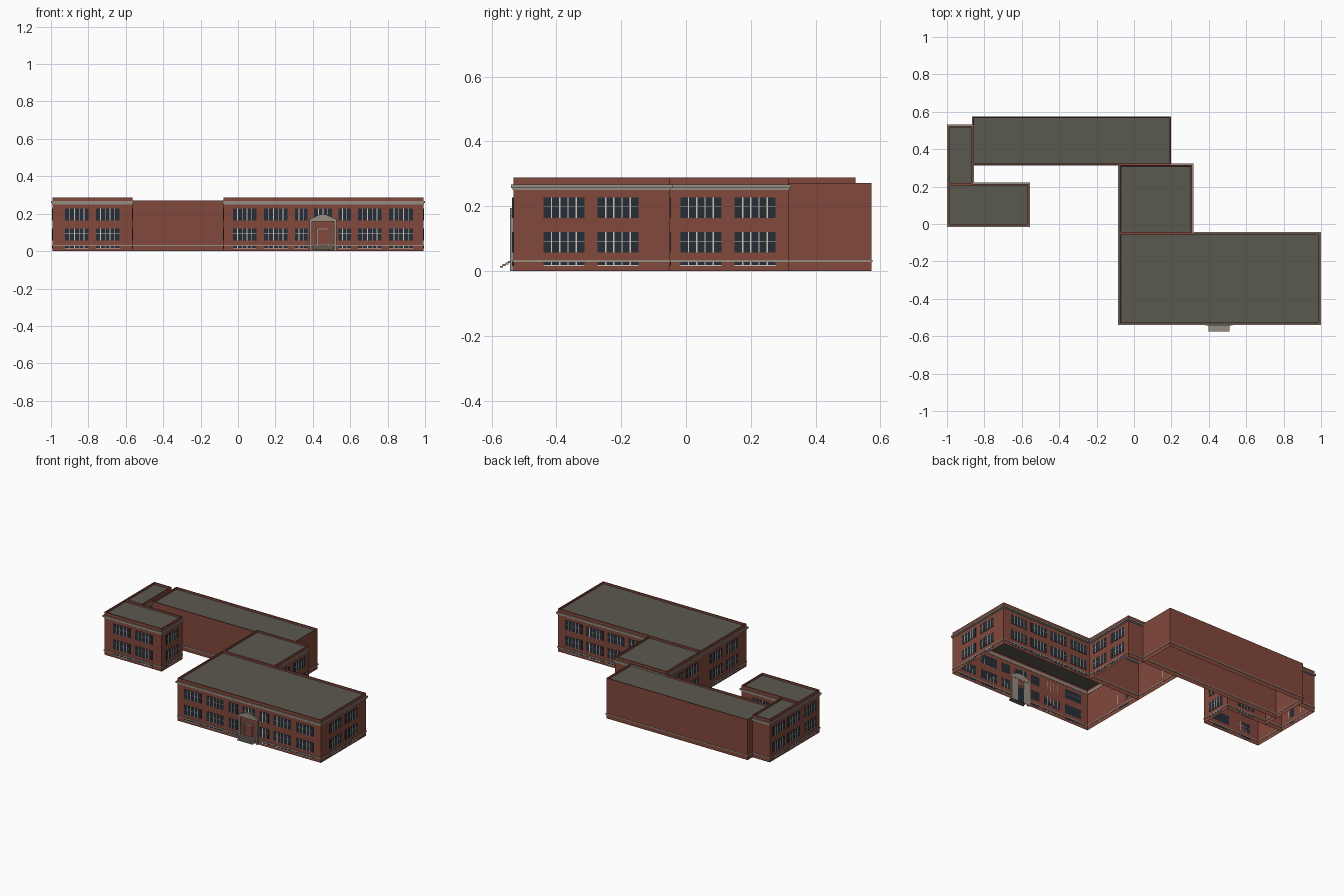
import bpy
import bmesh
from mathutils import Vector

if "Cube" in bpy.data.objects:
    bpy.data.objects.remove(bpy.data.objects["Cube"])


def material(name, rgb):
    m = bpy.data.materials.new(name)
    m.use_nodes = True
    m.diffuse_color = (*rgb, 1)
    m.node_tree.nodes["Principled BSDF"].inputs["Base Color"].default_value = (*rgb, 1)
    return m


BRICK = material("red brick", (0.225, 0.066, 0.045))
ROOF = material("roof felt", (0.105, 0.1, 0.08))
STONE = material("grey stone", (0.3, 0.27, 0.225))
GLASS = material("dark glass", (0.02, 0.025, 0.038))
FRAME = material("cream frame", (0.62, 0.58, 0.48))


def add_box(bm, lo, hi):
    lo, hi = Vector(lo), Vector(hi)
    verts = bmesh.ops.create_cube(bm, size=1)["verts"]
    for v in verts:
        v.co = [(a + b) / 2 + c * (b - a) for a, b, c in zip(lo, hi, v.co)]
    return verts


def finish(bm, name, *mats):
    mesh = bpy.data.meshes.new(name)
    bm.to_mesh(mesh)
    bm.free()
    for m in mats:
        mesh.materials.append(m)
    ob = bpy.data.objects.new(name, mesh)
    bpy.context.collection.objects.link(ob)
    return ob


def shell(name, x0, x1, y0, y1, top):
    """Brick walls with a parapet around a sunken roof, open underneath."""
    bm = bmesh.new()
    add_box(bm, (x0, y0, 0), (x1, y1, top))
    bm.normal_update()
    bottom = [f for f in bm.faces if f.normal.z < -0.5]
    roof = [f for f in bm.faces if f.normal.z > 0.5]
    bmesh.ops.inset_region(bm, faces=roof, thickness=0.01)
    bmesh.ops.inset_region(bm, faces=roof, thickness=0.0005, depth=-0.012)
    roof[0].material_index = 1
    bmesh.ops.delete(bm, geom=bottom, context="FACES_ONLY")
    finish(bm, name, BRICK, ROOF)


def ring(name, x0, x1, y0, y1, z0, z1, out):
    """Stone course running round a block."""
    bm = bmesh.new()
    t = 0.002
    for y, s in ((y0, -1), (y1, 1)):
        a, b = sorted((y + s * out, y - s * t))
        add_box(bm, (x0 - out, a, z0), (x1 + out, b, z1))
    for x, s in ((x0, -1), (x1, 1)):
        a, b = sorted((x + s * out, x - s * t))
        add_box(bm, (a, y0, z0), (b, y1, z1))
    finish(bm, name, STONE)


# Building blocks: x0, x1, y0, y1, height
BLOCKS = {
    "main_block": (-0.078, 0.992, -0.533, -0.05, 0.288),
    "link_block": (-0.078, 0.31, -0.05, 0.316, 0.288),
    "rear_hall": (-0.862, 0.194, 0.316, 0.573, 0.271),
    "side_wing": (-0.992, -0.864, 0.213, 0.523, 0.288),
    "corner_block": (-0.992, -0.564, -0.008, 0.213, 0.288),
}
for name, (x0, x1, y0, y1, top) in BLOCKS.items():
    shell(name, x0, x1, y0, y1, top)
    ring(name + "_base_course", x0, x1, y0, y1, 0.027, 0.034, 0.003)
    if name != "rear_hall":
        ring(name + "_cornice", x0, x1, y0, y1, 0.256, 0.267, 0.008)
        ring(name + "_cornice_foot", x0, x1, y0, y1, 0.25, 0.256, 0.003)

# Windows: banks of narrow panes with cream mullions
glass, frames = bmesh.new(), bmesh.new()


def plate(bm, axis, wall, side, u0, u1, z0, z1, depth):
    """Thin plate on a wall; axis 0 is a wall of constant x, 1 of constant y."""
    a, b = sorted((wall, wall + side * depth))
    if axis == 0:
        add_box(bm, (a, u0, z0), (b, u1, z1))
    else:
        add_box(bm, (u0, a, z0), (u1, b, z1))


def bank(axis, wall, side, centre, width, panes, z0, z1):
    u0, u1 = centre - width / 2, centre + width / 2
    plate(glass, axis, wall, side, u0, u1, z0, z1, 0.002)
    for i in range(1, panes):
        u = u0 + width * i / panes
        plate(frames, axis, wall, side, u - 0.002, u + 0.002, z0, z1, 0.0035)
    if z1 - z0 > 0.03:
        zr = z0 + 0.55 * (z1 - z0)
        plate(frames, axis, wall, side, u0, u1, zr - 0.0007, zr + 0.0007, 0.003)
    else:
        plate(frames, axis, wall, side, u0, u1, z0, z0 + 0.003, 0.003)


def storeys(axis, wall, side, centres, width=0.127, panes=5):
    for c in centres:
        for z0, z1 in ((0.015, 0.027), (0.057, 0.121), (0.163, 0.227)):
            bank(axis, wall, side, c, width, panes, z0, z1)


EAST, WEST, FRONT = 0.992, -0.078, -0.533
storeys(1, FRONT, -1, (0.036, 0.202, 0.705, 0.872))
storeys(1, FRONT, -1, (0.338, 0.57), 0.068, 3)
bank(1, FRONT, -1, 0.454, 0.095, 4, 0.163, 0.227)
storeys(1, -0.05, 1, (0.4, 0.558, 0.715, 0.872))
for wall, side in ((EAST, 1), (WEST, -1)):
    storeys(0, wall, side, (-0.377, -0.21))
for wall, side in ((0.31, 1), (WEST, -1)):
    storeys(0, wall, side, (0.046, 0.213))
storeys(1, -0.008, -1, (-0.862, -0.697))
storeys(1, 0.213, 1, (-0.71,))
storeys(0, -0.564, 1, (0.102,))
storeys(0, -0.992, -1, (0.092, 0.27, 0.43))
finish(glass, "window_glass", GLASS)
finish(frames, "window_frames", FRAME)

# Entrance: pilasters, gable and door surround
MID = 0.454
bm = bmesh.new()
for s in (-1, 1):
    for off, half, top in ((0.066, 0.007, 0.158), (0.03, 0.003, 0.12)):
        x = MID + s * off
        add_box(bm, (x - half, -0.543, 0), (x + half, -0.528, top))
add_box(bm, (MID - 0.033, -0.541, 0.115), (MID + 0.033, -0.528, 0.122))
profile = ((-0.073, 0.158), (0.073, 0.158), (0.073, 0.17), (0.018, 0.195),
           (-0.018, 0.195), (-0.073, 0.17))
face = bm.faces.new([bm.verts.new((MID + x, -0.544, z)) for x, z in profile])
ext = bmesh.ops.extrude_face_region(bm, geom=[face], use_keep_orig=True)
for v in ext["geom"]:
    if isinstance(v, bmesh.types.BMVert):
        v.co.y += 0.012
bmesh.ops.recalc_face_normals(bm, faces=bm.faces)
finish(bm, "entrance_surround", STONE)

bm = bmesh.new()
add_box(bm, (MID - 0.027, -0.536, 0.03), (MID + 0.027, -0.532, 0.115))
finish(bm, "entrance_door", BRICK)

# Inside of the doorway
bm = bmesh.new()
for s in (-1, 1):
    x = MID + s * 0.047
    add_box(bm, (x - 0.022, -0.532, 0), (x + 0.022, -0.528, 0.15))
finish(bm, "doorway_lining", STONE)
bm = bmesh.new()
add_box(bm, (MID - 0.025, -0.532, 0.0), (MID + 0.025, -0.529, 0.1))
finish(bm, "doorway_inner_door", GLASS)

# Entrance steps, thin treads and risers
bm = bmesh.new()
STEPS = 5
for i in range(STEPS):
    y = -0.575 + i * 0.0085
    z = 0.01 + i * 0.005
    add_box(bm, (MID - 0.057, y, z), (MID + 0.057, y + 0.0095, z + 0.006))
finish(bm, "entrance_steps", STONE)
